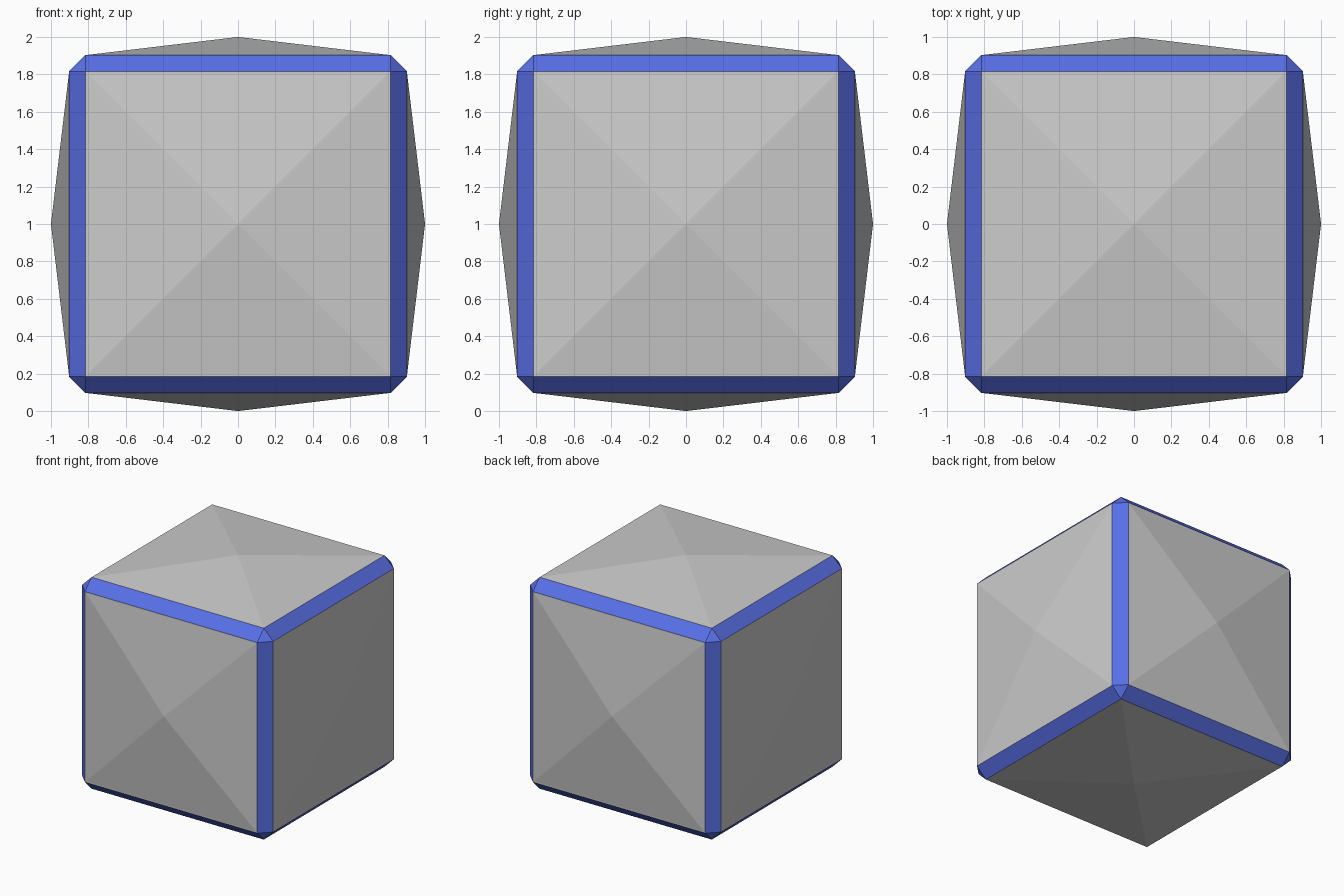
import bpy, bmesh

if "Cube" in bpy.data.objects:
    bpy.data.objects.remove(bpy.data.objects["Cube"])

HALF = 0.904      # half width across the chamfered cube
CHAMFER = 0.089   # chamfer width
RIM = 0.013       # thin flat border round each raised panel


def build_part(name, keep_panels, material=None):
    """Chamfered cube, keeping either its six faces or its edge trim."""
    bm = bmesh.new()
    bmesh.ops.create_cube(bm, size=2 * HALF)
    bmesh.ops.bevel(bm, geom=bm.edges[:], offset=CHAMFER, offset_type='OFFSET',
                    segments=1, profile=0.5, affect='EDGES')
    panels = [f for f in bm.faces if f.calc_area() > 1]
    if keep_panels:
        trim = [f for f in bm.faces if f not in panels]
        bmesh.ops.delete(bm, geom=trim, context='FACES')
        # Flat border, then a shallow pyramid reaching 1 unit from the centre
        bmesh.ops.inset_individual(bm, faces=panels, thickness=RIM)
        for v in bmesh.ops.poke(bm, faces=panels)['verts']:
            v.co = v.co.normalized()
    else:
        bmesh.ops.delete(bm, geom=panels, context='FACES')
    mesh = bpy.data.meshes.new(name)
    bm.to_mesh(mesh)
    bm.free()
    if material:
        mesh.materials.append(material)
    obj = bpy.data.objects.new(name, mesh)
    obj.location.z = 1
    bpy.context.collection.objects.link(obj)
    return obj


blue = bpy.data.materials.new("blue_trim")
blue.diffuse_color = (0.1, 0.16, 0.8, 1)
blue.use_nodes = True
blue.node_tree.nodes["Principled BSDF"].inputs["Base Color"].default_value = blue.diffuse_color

# Grey pyramid faces and blue chamfered edges with corner triangles
build_part("raised_panels", True)
build_part("edge_trim", False, blue)
